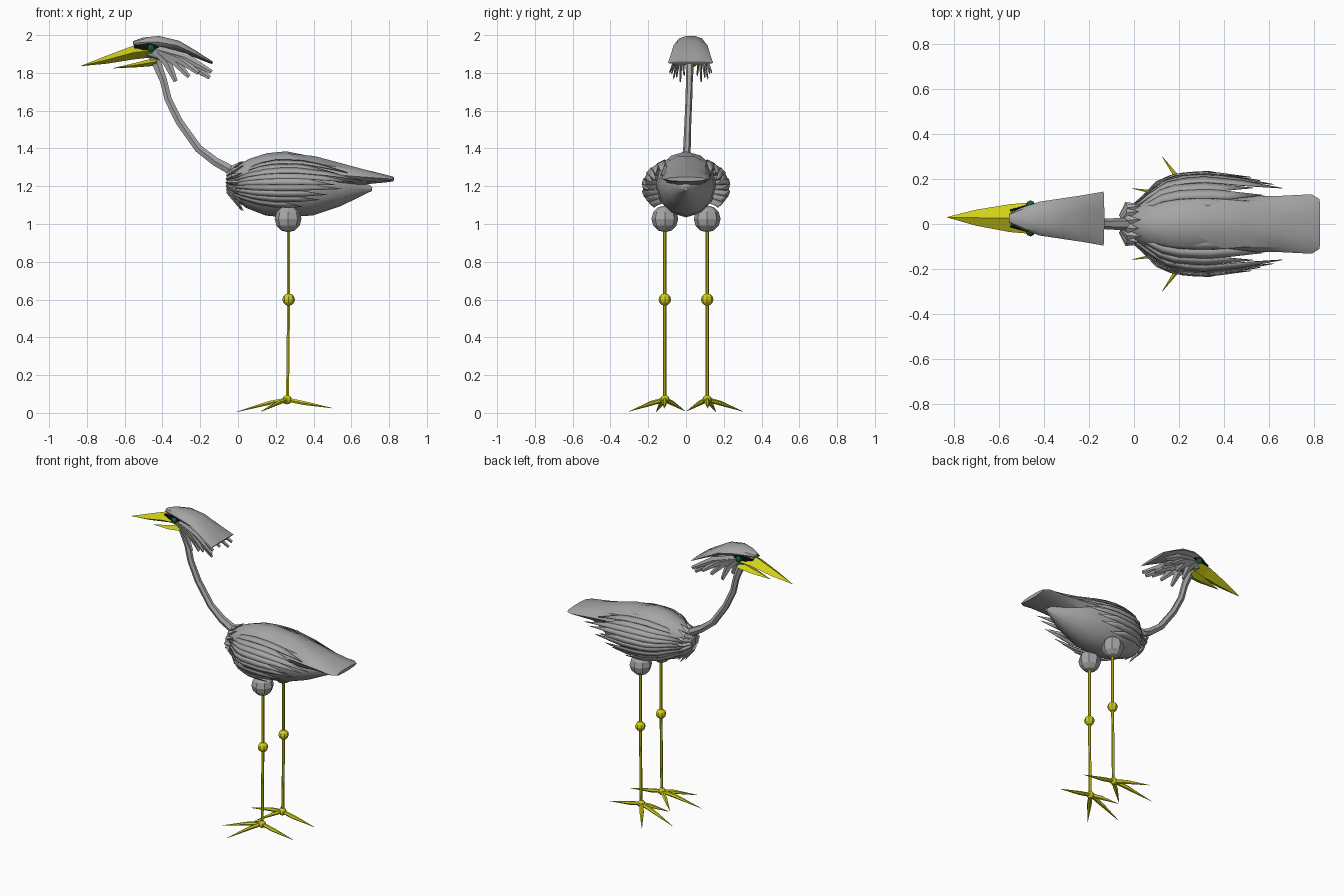
import bpy, bmesh, math
from mathutils import Vector

if "Cube" in bpy.data.objects:
    bpy.data.objects.remove(bpy.data.objects["Cube"])


def material(name, rgb):
    m = bpy.data.materials.new(name)
    m.use_nodes = True
    m.diffuse_color = (*rgb, 1)
    bsdf = next(n for n in m.node_tree.nodes if n.type == "BSDF_PRINCIPLED")
    bsdf.inputs["Base Color"].default_value = (*rgb, 1)
    return m


GREY = material("feather grey", (0.38, 0.38, 0.38))
YELLOW = material("beak yellow", (0.64, 0.64, 0.01))
BLACK = material("eye black", (0.005, 0.005, 0.005))
GREEN = material("eye green", (0.01, 0.13, 0.04))


def finish(name, bm, mat, smooth=False):
    bmesh.ops.recalc_face_normals(bm, faces=bm.faces)
    mesh = bpy.data.meshes.new(name)
    bm.to_mesh(mesh)
    bm.free()
    mesh.materials.append(mat)
    ob = bpy.data.objects.new(name, mesh)
    bpy.context.collection.objects.link(ob)
    if smooth:
        bpy.ops.object.select_all(action="DESELECT")
        ob.select_set(True)
        bpy.context.view_layer.objects.active = ob
        bpy.ops.object.shade_smooth_by_angle(angle=math.radians(35))
    return ob


def add_tube(bm, stations, sides):
    """Loft elliptical rings; each station is x, y, z, side radius, other radius."""
    pts = [Vector(s[:3]) for s in stations]
    rings = []
    for i, s in enumerate(stations):
        t = (pts[min(i + 1, len(pts) - 1)] - pts[max(i - 1, 0)]).normalized()
        side = Vector((0, 1, 0))
        side = (side - t * side.dot(t)).normalized()
        up = t.cross(side)
        rings.append([bm.verts.new(pts[i] + side * s[3] * math.cos(a) + up * s[-1] * math.sin(a))
                      for a in (math.tau * k / sides for k in range(sides))])
    for a, b in zip(rings, rings[1:]):
        for k in range(sides):
            n = (k + 1) % sides
            bm.faces.new((a[k], a[n], b[n], b[k]))
    bm.faces.new(rings[0])
    bm.faces.new(rings[-1])


def tube(name, stations, sides, mat, smooth=False):
    bm = bmesh.new()
    add_tube(bm, stations, sides)
    return finish(name, bm, mat, smooth)


def ball(name, centre, radius, mat, u=8, v=6):
    bm = bmesh.new()
    bmesh.ops.create_uvsphere(bm, u_segments=u, v_segments=v, radius=radius)
    bmesh.ops.translate(bm, verts=bm.verts, vec=centre)
    return finish(name, bm, mat)


def lookup(table, x):
    """Linear interpolation through a short list of x, value pairs."""
    for (xa, a), (xb, b) in zip(table, table[1:]):
        if x <= xb:
            return a + (b - a) * max(0, x - xa) / (xb - xa)
    return table[-1][1]


# Body, tail and neck
tube("body", [(-.06, 0, 1.22, .02, .03), (-.02, 0, 1.22, .06, .08), (.05, 0, 1.215, .11, .13),
              (.15, 0, 1.21, .15, .165), (.25, 0, 1.21, .16, .175), (.4, 0, 1.2, .15, .155),
              (.55, 0, 1.2, .1, .105), (.71, 0, 1.185, .01, .01)], 12, GREY, True)
tube("tail", [(.25, 0, 1.27, .13, .11), (.4, 0, 1.265, .135, .1), (.5, 0, 1.262, .125, .075),
              (.65, 0, 1.25, .125, .045), (.79, 0, 1.24, .132, .02),
              (.825, 0, 1.237, .11, .012)], 10, GREY, True)
tube("neck", [(0, 0, 1.265, .03, .03), (-.12, 0, 1.33, .024, .026), (-.21, .005, 1.4, .02, .024),
              (-.31, .01, 1.54, .018, .023), (-.37, .015, 1.66, .018, .022),
              (-.395, .018, 1.76, .018, .022), (-.43, .02, 1.85, .022, .028),
              (-.45, .022, 1.91, .02, .03)], 6, GREY, True)

# Pointed feathers around the base of the neck
bm = bmesh.new()
for k in range(14):
    a = math.tau * k / 14
    c, s = math.cos(a), math.sin(a)
    reach = .155 if s < -.3 else .115
    add_tube(bm, [(-.055, .03 * c, 1.22 + .05 * s, .015, .01),
                  (-.025, .08 * c, 1.22 + .08 * s, .022, .014),
                  (.02 + .01 * (k % 2), .09 * c, 1.22 + reach * s, .001, .001)], 4)
finish("neck_ruff", bm, GREY)

# Wings: bands of an outer shell, each ending in a feather point
HALF_WIDTH = [(-.03, .06), (.03, .11), (.1, .185), (.18, .22), (.32, .232), (.5, .21), (.68, .17)]
HALF_HEIGHT = [(-.03, .06), (.03, .1), (.1, .135), (.2, .158), (.32, .158), (.5, .12), (.68, .06)]
TIPS = [.5, .58, .53, .66, .62, .52, .56, .47, .43, .34]


def wing_point(x, deg, side, lift):
    a = math.radians(deg)
    y = (lookup(HALF_WIDTH, x) + lift) * math.cos(a)
    z = 1.2 + (lookup(HALF_HEIGHT, x) + lift) * math.sin(a)
    return (x, side * y, z)


for side, label in ((1, "left"), (-1, "right")):
    bm = bmesh.new()
    step = 115 / len(TIPS)
    for i, tip in enumerate(TIPS):
        top, low = 72 - step * i, 72 - step * (i + 1)
        lift = .004 * (i % 2)
        rows = []
        for k in range(7):
            x = -.02 + (tip * .72 + .02) * k / 6
            rows.append([bm.verts.new(wing_point(x, d, side, lift)) for d in (top, low)])
        for a, b in zip(rows, rows[1:]):
            bm.faces.new((a[0], a[1], b[1], b[0]))
        end = bm.verts.new(wing_point(tip, low, side, lift))
        bm.faces.new((rows[-1][0], rows[-1][1], end))
    wing = finish(label + "_wing", bm, GREY, True)
    wing.modifiers.new("thickness", "SOLIDIFY").thickness = .004

# Head and beak
tube("head", [(-.545, .025, 1.94, .03, .02), (-.47, .025, 1.925, .052, .045),
              (-.4, .025, 1.905, .052, .05), (-.34, .025, 1.885, .03, .03)], 8, GREY, True)
tube("upper_beak", [(-.83, .03, 1.837, .001, .001), (-.7, .028, 1.868, .036, .02),
                    (-.55, .026, 1.908, .062, .036), (-.455, .026, 1.918, .07, .036)], 4, YELLOW)
tube("lower_beak", [(-.66, .028, 1.825, .001, .001), (-.53, .026, 1.843, .035, .013),
                    (-.43, .026, 1.86, .045, .022)], 4, YELLOW)

# Swept crest with loose strands beneath it
tube("crest", [(-.555, .025, 1.957, .02, .012), (-.5, .025, 1.962, .048, .027),
               (-.42, .024, 1.963, .075, .034), (-.32, .024, 1.945, .09, .028),
               (-.22, .024, 1.896, .105, .018), (-.135, .024, 1.852, .12, .007)], 10, GREY, True)
bm = bmesh.new()
for side in (1, -1):
    for x, z, out in ((-.33, 1.755, .055), (-.26, 1.78, .075), (-.21, 1.8, .1),
                      (-.15, 1.775, .09), (-.14, 1.805, .11), (-.18, 1.79, .035)):
        add_tube(bm, [(-.45, .025 + side * .045, 1.93, .008, .02),
                      ((x - .42) / 2, .025 + side * (out + .05) / 2, (z + 1.96) / 2, .008, .024),
                      (x, .025 + side * out, z, .004, .011)], 4)
finish("crest_strands", bm, GREY)

# Eyes with dark surrounds
for side, label in ((1, "left"), (-1, "right")):
    y = .025 + side * .06
    tube(label + "_eye_surround", [(-.55, .025 + side * .035, 1.94, .004, .006),
                                   (-.47, y - side * .004, 1.935, .005, .025),
                                   (-.42, y - side * .004, 1.94, .004, .008)], 6, BLACK)
    ball(label + "_eye", (-.46, y, 1.93), .02, GREEN)

# Legs, joints and four-toed feet
for side, label in ((1, "left"), (-1, "right")):
    y = side * .112
    ball(label + "_thigh", (.265, y, 1.027), .071, GREY)
    tube(label + "_shin", [(.268, y, .99, .009, .009), (.268, y, .6, .009, .009),
                           (.262, y, .07, .009, .009)], 6, YELLOW)
    ball(label + "_knee", (.268, y, .6), .033, YELLOW)
    ball(label + "_ankle", (.26, y, .07), .025, YELLOW)
    bm = bmesh.new()
    for tx, ty, tz in ((.125, .3, .008), (-.008, .158, .005), (.125, .005, .01), (.5, .115, .025)):
        ty *= side
        add_tube(bm, [(.26, y, .07, .012, .012),
                      (.26 + (tx - .26) * .35, y + (ty - y) * .35, .053, .015, .012),
                      (tx, ty, tz, .001, .001)], 6)
    finish(label + "_toes", bm, YELLOW)
